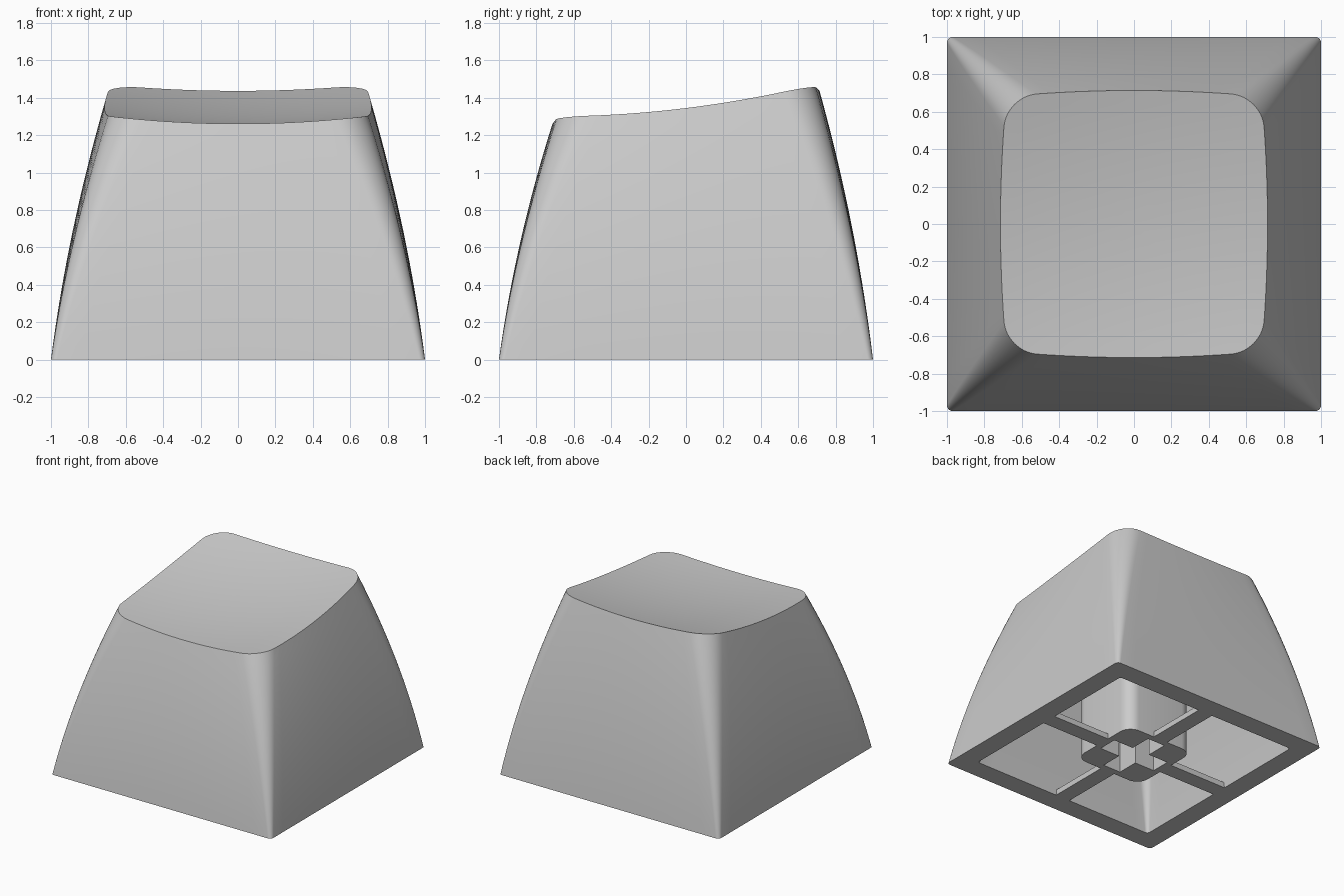
import bpy, bmesh, math

if "Cube" in bpy.data.objects:
    bpy.data.objects.remove(bpy.data.objects["Cube"])

grey = bpy.data.materials.new("light grey plastic")
grey.diffuse_color = (0.6, 0.6, 0.6, 1)
grey.use_nodes = True
grey.node_tree.nodes["Principled BSDF"].inputs["Base Color"].default_value = grey.diffuse_color


def finish(name, bm, smooth=True):
    bmesh.ops.recalc_face_normals(bm, faces=bm.faces[:])
    mesh = bpy.data.meshes.new(name)
    bm.to_mesh(mesh)
    bm.free()
    mesh.materials.append(grey)
    ob = bpy.data.objects.new(name, mesh)
    bpy.context.collection.objects.link(ob)
    if smooth:
        bpy.ops.object.select_all(action='DESELECT')
        ob.select_set(True)
        bpy.context.view_layer.objects.active = ob
        bpy.ops.object.shade_smooth_by_angle(angle=math.radians(30))
    return ob


def outline(w, r, bulge, edge=16, corner=8):
    """Rounded square of half-width w, corner radius r and bowed sides."""
    pts = []
    for q in range(4):
        c, s = round(math.cos(q * math.pi / 2)), round(math.sin(q * math.pi / 2))
        side = [(w, (w - r) * (2 * i / edge - 1)) for i in range(edge)]
        for i in range(corner):
            a = math.pi / 2 * i / corner
            side.append((w - r + r * math.cos(a), w - r + r * math.sin(a)))
        pts += [(x * c - y * s, x * s + y * c) for x, y in side]
    return [(x * (1 + bulge / w * (1 - (y / w) ** 2)),
             y * (1 + bulge / w * (1 - (x / w) ** 2))) for x, y in pts]


def bridge(bm, a, b):
    for i in range(len(a)):
        j = (i + 1) % len(a)
        bm.faces.new((a[i], a[j], b[j], b[i]))


def dish(x, y):
    """Height of the scooped, back-raised top."""
    return 1.302 + 0.123 * y + 0.093 * y * y + 0.085 * x * x


def loft(bm, w0, w1, r0, r1, bulge, height, steps=18):
    """Curved wall plus cap; returns the bottom ring."""
    top = outline(w1, r1, bulge)
    rings = []
    for k in range(steps + 1):
        t = k / steps
        f = 0.6 * t + 0.4 * t * t
        ring = outline(w0 + (w1 - w0) * f, r0 + (r1 - r0) * t, bulge * f)
        rings.append([bm.verts.new((x, y, t * height(u, v)))
                      for (x, y), (u, v) in zip(ring, top)])
    for k in range(1, 10):
        s = 1 - k / 10
        rings.append([bm.verts.new((x * s, y * s, height(x * s, y * s))) for x, y in top])
    for a, b in zip(rings, rings[1:]):
        bridge(bm, a, b)
    centre = bm.verts.new((0, 0, height(0, 0)))
    last = rings[-1]
    for i in range(len(last)):
        bm.faces.new((last[i], last[(i + 1) % len(last)], centre))
    return rings[0]


# Hollow cap: outer skin, inner cavity and bottom rim
bm = bmesh.new()
outer = loft(bm, 1.0, 0.682, 0.03, 0.16, 0.032, dish)
inner = loft(bm, 0.835, 0.58, 0.025, 0.13, 0.0, lambda x, y: 1.1)
bridge(bm, outer, inner)
finish("cap_shell", bm)


def prism(name, pts, z0, z1, smooth=True):
    bm = bmesh.new()
    low = [bm.verts.new((x, y, z0)) for x, y in pts]
    high = [bm.verts.new((x, y, z1)) for x, y in pts]
    bm.faces.new(low)
    bm.faces.new(high)
    bridge(bm, low, high)
    return finish(name, bm, smooth)


# Central stem with a cross-shaped socket
stem = prism("stem", outline(0.31, 0.1, 0.0, edge=1), 0, 1.15)
a, b = 0.26, 0.08
cross = [(a, -b), (a, b), (b, b), (b, a), (-b, a), (-b, b),
         (-a, b), (-a, -b), (-b, -b), (-b, -a), (b, -a), (b, -b)]
cutter = prism("socket_cutter", cross, -0.1, 0.4, smooth=False)
cutter.hide_render = True
cutter.hide_set(True)
cut = stem.modifiers.new("socket", 'BOOLEAN')
cut.operation = 'DIFFERENCE'
cut.solver = 'EXACT'
cut.object = cutter

# Thin ribs tying the stem to the rim
for name, dx, dy in (("rib_right", 1, 0), ("rib_left", -1, 0),
                     ("rib_back", 0, 1), ("rib_front", 0, -1)):
    ends = [(0.3, -0.065), (0.845, -0.065), (0.845, 0.065), (0.3, 0.065)]
    prism(name, [(u * dx - v * dy, u * dy + v * dx) for u, v in ends], 0, 0.045, False)
